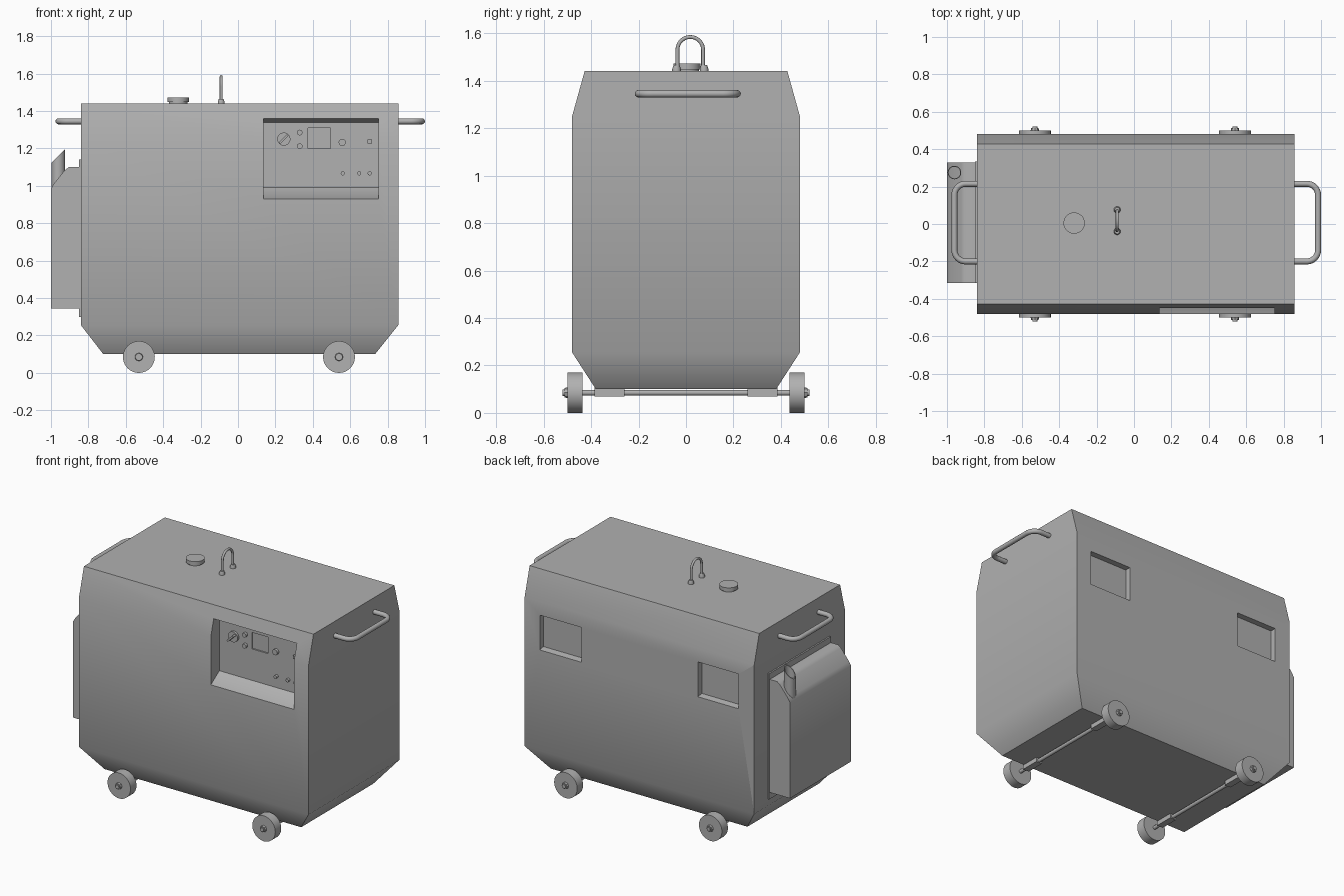
import bpy, bmesh, math

if "Cube" in bpy.data.objects:
    bpy.data.objects.remove(bpy.data.objects["Cube"])

# one darker grey for the whole machine
GREY = bpy.data.materials.new('dark_grey')
GREY.diffuse_color = (0.44, 0.44, 0.44, 1)
GREY.use_nodes = True
GREY.node_tree.nodes["Principled BSDF"].inputs["Base Color"].default_value = GREY.diffuse_color


def smooth(ob, angle=35):
    bpy.ops.object.select_all(action='DESELECT')
    ob.select_set(True)
    bpy.context.view_layer.objects.active = ob
    bpy.ops.object.shade_smooth_by_angle(angle=math.radians(angle))


def loft(name, rings, angle=35, closed=False):
    """Skin equal-sized vertex rings; cap the ends or close into a torus."""
    n, m = len(rings[0]), len(rings)
    faces = []
    for k in range(m if closed else m - 1):
        a, b = k * n, (k + 1) % m * n
        faces += [(a + i, a + (i + 1) % n, b + (i + 1) % n, b + i) for i in range(n)]
    if not closed:
        faces += [tuple(range(n)), tuple(range((m - 1) * n, m * n))]
    me = bpy.data.meshes.new(name)
    me.from_pydata([v for r in rings for v in r], [], faces)
    bm = bmesh.new()
    bm.from_mesh(me)
    bmesh.ops.recalc_face_normals(bm, faces=bm.faces)
    bm.to_mesh(me)
    bm.free()
    me.materials.append(GREY)
    ob = bpy.data.objects.new(name, me)
    bpy.context.collection.objects.link(ob)
    smooth(ob, angle)
    return ob


def box(name, x0, x1, y0, y1, z0, z1):
    return loft(name, [[(x0, y0, z), (x1, y0, z), (x1, y1, z), (x0, y1, z)] for z in (z0, z1)])


def turned(name, c, axis, prof, n=32):
    """Turned part: prof is a list of (radius, offset along axis)."""
    def place(r, h, t):
        a, b = r * math.cos(t), r * math.sin(t)
        return (c[0] + a, c[1] + h, c[2] + b) if axis == 'Y' else (c[0] + a, c[1] + b, c[2] + h)
    return loft(name, [[place(r, h, 2 * math.pi * i / n) for i in range(n)] for r, h in prof])


def tube(name, pts, r):
    cu = bpy.data.curves.new(name, 'CURVE')
    cu.dimensions = '3D'
    cu.bevel_depth, cu.bevel_resolution, cu.use_fill_caps = r, 4, True
    sp = cu.splines.new('POLY')
    sp.points.add(len(pts) - 1)
    for p, q in zip(sp.points, pts):
        p.co = (*q, 1)
    cu.materials.append(GREY)
    ob = bpy.data.objects.new(name, cu)
    bpy.context.collection.objects.link(ob)
    bpy.ops.object.select_all(action='DESELECT')
    ob.select_set(True)
    bpy.context.view_layer.objects.active = ob
    bpy.ops.object.convert(target='MESH')
    smooth(bpy.context.object)


def cut(ob, cutter):
    m = ob.modifiers.new('cut', 'BOOLEAN')
    m.operation, m.solver, m.object = 'DIFFERENCE', 'EXACT', cutter
    bpy.context.view_layer.objects.active = ob
    bpy.ops.object.modifier_apply(modifier=m.name)
    bpy.data.objects.remove(cutter)


# cabinet with tapered base and top
def ring(z, x0, x1, y):
    return [(x0, -y, z), (x1, -y, z), (x1, y, z), (x0, y, z)]


cabinet = loft('cabinet', [ring(0.10, -0.72, 0.733, 0.38), ring(0.255, -0.84, 0.857, 0.48),
                           ring(1.25, -0.84, 0.857, 0.48), ring(1.441, -0.84, 0.857, 0.427)], 45)

# control recess with display window in front, two pockets at the back
PY = -0.39
prof = [(-0.6, 0.93), (-0.479, 0.93), (PY, 0.99), (PY, 1.34), (-0.45, 1.36), (-0.6, 1.36)]
cut(cabinet, loft('recess_cutter', [[(x, y, z) for y, z in prof] for x in (0.135, 0.75)]))
cut(cabinet, box('window_cutter', 0.375, 0.495, PY - 0.02, PY + 0.01, 1.20, 1.31))
for x0, x1 in ((0.435, 0.745), (-0.725, -0.425)):
    prof = [(0.44, 0.935), (0.6, 0.905), (0.6, 1.16), (0.44, 1.16)]
    cut(cabinet, loft('pocket_cutter', [[(x, y, z) for y, z in prof] for x in (x0, x1)]))
smooth(cabinet, 45)

# controls on the panel
turned('dial', (0.245, PY, 1.25), 'Y', [(0.035, 0.005), (0.035, -0.015)])
grip = box('dial_grip', -0.03, 0.03, -0.045, 0, -0.006, 0.006)
grip.location = (0.245, PY, 1.25)
grip.rotation_euler.y = math.radians(-45)
for i, (x, z, r) in enumerate([(0.33, 1.285, 0.015), (0.33, 1.212, 0.015), (0.557, 1.232, 0.019),
                               (0.56, 1.067, 0.011), (0.648, 1.067, 0.011), (0.704, 1.067, 0.011)]):
    turned(f'button_{i}', (x, PY, z), 'Y', [(r, 0.005), (r, -0.018)], 20)
box('switch', 0.692, 0.716, PY - 0.02, PY + 0.01, 1.226, 1.248)

# exhaust housing with mounting flange
prof = [(-0.845, 0.345), (-1.0, 0.345), (-1.0, 0.985), (-0.985, 1.01), (-0.925, 1.085),
        (-0.905, 1.1), (-0.845, 1.1)]
loft('exhaust_housing', [[(x, y, z) for x, z in prof] for y in (-0.315, 0.33)], 60)
box('exhaust_flange', -0.85, -0.83, -0.315, 0.335, 0.30, 1.14)


# slant-cut exhaust pipe
def pipe_ring(r, z, slope):
    return [(-0.96 + r * math.cos(t), 0.275 + r * math.sin(t), z + slope * r * math.cos(t))
            for t in (2 * math.pi * i / 32 for i in range(32))]


loft('exhaust_pipe', [pipe_ring(0.036, 0.96, 0), pipe_ring(0.036, 1.16, 1),
                      pipe_ring(0.031, 1.16, 1), pipe_ring(0.031, 0.96, 0)], closed=True)

# end handles
for name, s, xa, xb in (('right_handle', 1, 0.85, 0.984), ('left_handle', -1, 0.835, 0.96)):
    cr, pts = 0.06, [(s * xa, -0.2, 1.345)]
    for cy, a0 in ((-0.2 + cr, -90), (0.215 - cr, 0)):
        for k in range(9):
            t = math.radians(a0 + k * 11.25)
            pts.append((s * (xb - cr + cr * math.cos(t)), cy + cr * math.sin(t), 1.345))
    tube(name, pts + [(s * xa, 0.215, 1.345)], 0.016)

# fuel cap and lifting loop on top
turned('fuel_cap', (-0.32, 0.005, 1.435), 'Z', [(0.05, 0), (0.05, 0.012), (0.057, 0.012), (0.057, 0.037)])
R, cy = 0.054, 0.018
arc = [(-0.09, cy - R * math.cos(t), 1.53 + R * math.sin(t))
       for t in (math.pi * i / 20 for i in range(21))]
tube('lifting_loop', [(-0.09, cy - R, 1.435)] + arc + [(-0.09, cy + R, 1.435)], 0.008)
for s in (-1, 1):
    turned('loop_foot', (-0.09, cy + s * (R + 0.004), 1.435), 'Z',
           [(0.018, 0), (0.018, 0.015), (0.013, 0.03)], 20)

# axles, mounts, wheels and hubs
for x in (-0.53, 0.54):
    turned('axle', (x, 0, 0.085), 'Y', [(0.012, -0.51), (0.012, 0.51)], 20)
    for s in (-1, 1):
        a, b = sorted((s * 0.26, s * 0.385))
        box('axle_mount', x - 0.022, x + 0.022, a, b, 0.07, 0.11)
        turned('wheel', (x, 0, 0.085), 'Y', [(0.085, s * 0.436), (0.085, s * 0.499)], 40)
        turned('hub_nut', (x, 0, 0.085), 'Y', [(0.024, s * 0.49), (0.02, s * 0.513)], 8)
        turned('hub_bolt', (x, 0, 0.085), 'Y', [(0.013, s * 0.5), (0.013, s * 0.52)], 16)
